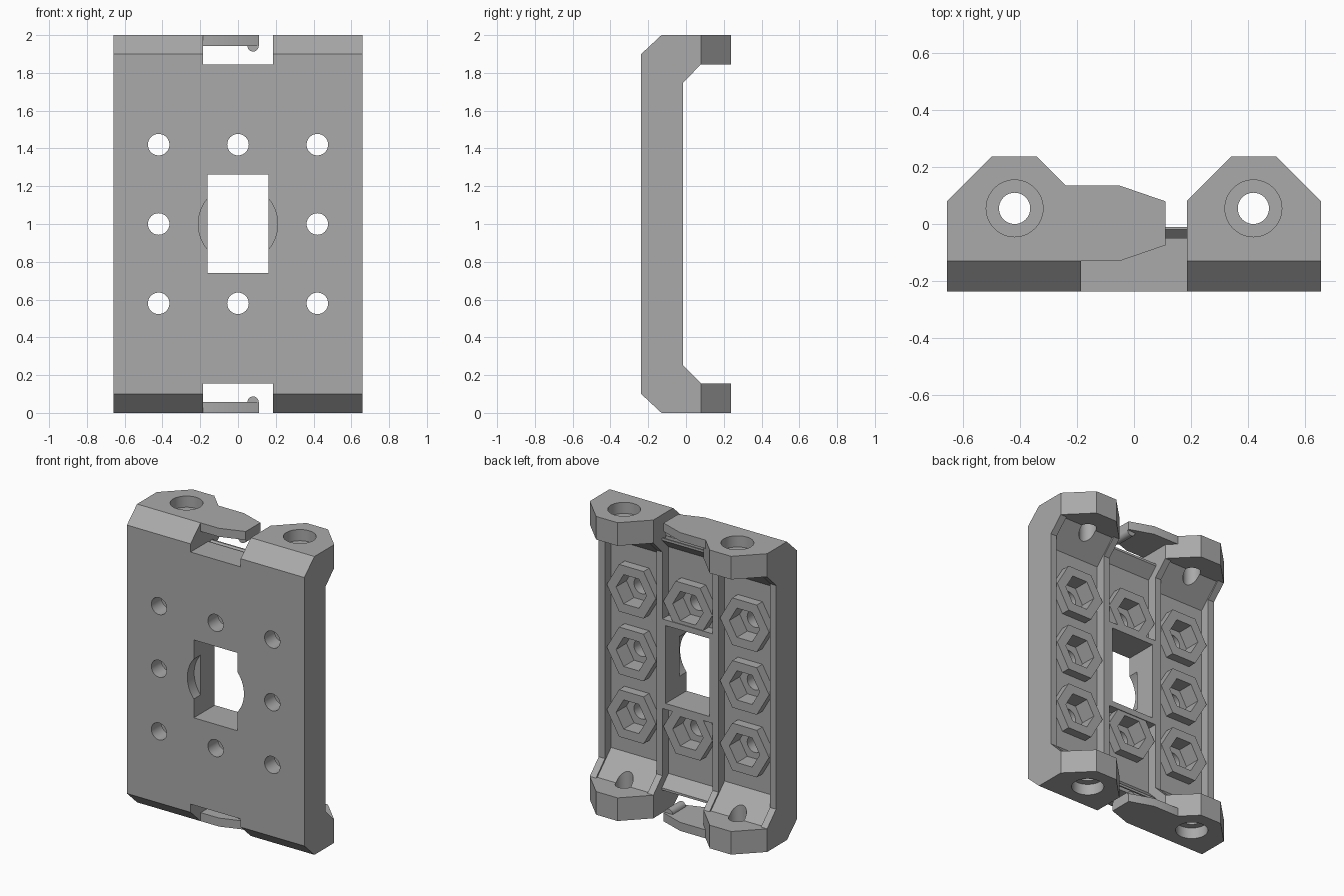
import bpy, bmesh, math
from mathutils import Vector

cube = bpy.data.objects.get("Cube")
if cube:
    bpy.data.objects.remove(cube, do_unlink=True)

grey = bpy.data.materials.new("grey_plastic")
grey.use_nodes = True
COLOUR = (0.4, 0.4, 0.4, 1)
grey.diffuse_color = COLOUR
grey.node_tree.nodes["Principled BSDF"].inputs["Base Color"].default_value = COLOUR


def prism(name, pts, axis, lo, hi):
    """Extrude a 2D outline along an axis: x takes (y, z), y takes (x, z), z takes (x, y)."""
    place = {"x": lambda p, t: (t, p[0], p[1]),
             "y": lambda p, t: (p[0], t, p[1]),
             "z": lambda p, t: (p[0], p[1], t)}[axis]
    bm = bmesh.new()
    face = bm.faces.new([bm.verts.new(place(p, lo)) for p in pts])
    ext = bmesh.ops.extrude_face_region(bm, geom=[face])["geom"]
    shift = Vector(place((0, 0), hi - lo))
    bmesh.ops.translate(bm, vec=shift, verts=[v for v in ext if isinstance(v, bmesh.types.BMVert)])
    bmesh.ops.recalc_face_normals(bm, faces=bm.faces)
    mesh = bpy.data.meshes.new(name)
    bm.to_mesh(mesh)
    bm.free()
    mesh.materials.append(grey)
    obj = bpy.data.objects.new(name, mesh)
    bpy.context.collection.objects.link(obj)
    return obj


def combine(target, tool, operation):
    mod = target.modifiers.new(operation, "BOOLEAN")
    mod.operation, mod.object, mod.solver = operation, tool, "EXACT"
    dg = bpy.context.evaluated_depsgraph_get()
    mesh = bpy.data.meshes.new_from_object(target.evaluated_get(dg))
    target.modifiers.clear()
    target.data = mesh
    bpy.data.objects.remove(tool, do_unlink=True)


def cut(*args):
    combine(body, prism("cutter", *args), "DIFFERENCE")


def add(*args):
    combine(body, prism("addition", *args), "UNION")


def ring(cx, cy, r, n):
    return [(cx + r * math.cos(math.tau * i / n), cy + r * math.sin(math.tau * i / n)) for i in range(n)]


def rect(x0, x1, y0, y1):
    return [(x0, y0), (x1, y0), (x1, y1), (x0, y1)]


def both_ends(pts):
    """The outline at the top end and its mirror at the bottom end."""
    return pts, [(y, 2 - z) for y, z in pts]


W, FRONT, RIB, FLOOR = 0.658, -0.237, -0.015, -0.08

# C-shaped body with chamfered ends
half = [(FRONT, 1.9), (-0.13, 2), (0.237, 2), (0.237, 1.845), (0.08, 1.845), (RIB, 1.75)]
top, bottom = both_ends(half)
body = prism("mounting_bracket", top + bottom[::-1], "x", -W, W)

# Gap between the ears, and the central recess with a small lip
notch = [(-0.4, 2.1), (-0.4, 1.845), (-0.05, 1.845), (-0.05, 1.815), (-0.02, 1.845), (0.4, 1.845), (0.4, 2.1)]
centre = [(FLOOR, 1.3), (FLOOR, 1.76), (-0.01, 1.83), (-0.01, 2.1), (0.4, 2.1), (0.4, 1.3)]
for outline in both_ends(notch) + both_ends(centre):
    cut(outline, "x", -0.186, 0.186)

# Side recesses between the ribs, and the cut corners of the ears
recess = [(FLOOR, 1.7), (0.065, 1.845), (0.3, 1.845), (0.3, 0.155), (0.065, 0.155), (FLOOR, 0.3)]
for s in (-1, 1):
    cut(recess, "x", *sorted((s * 0.23, s * 0.612)))
    for edge, away in ((0.185, -0.1), (W, 0.1)):
        inward = 0.16 if away < 0 else -0.16
        cut([(s * edge, 0.08), (s * (edge + inward), 0.24), (s * (edge + inward), 0.4),
             (s * (edge + away), 0.4), (s * (edge + away), 0.08)], "z", -0.1, 2.1)

# Snap tongues with a rounded bump
tongue = [(-0.3, -0.13), (-0.05, -0.13), (0.11, -0.075), (0.11, 0.08), (-0.05, 0.135), (-0.3, 0.135)]
for lo, hi, z in ((1.943, 2, 1.943), (0, 0.057, 0.057)):
    add(tongue, "z", lo, hi)
    add(ring(0.08, z, 0.03, 24), "y", -0.07, 0.07)

# Counterbored screw holes in the ears
for x in (-0.42, 0.42):
    cut(ring(x, 0.055, 0.055, 40), "z", -0.1, 2.1)
    for lo, hi in ((-0.1, 0.075), (1.925, 2.1)):
        cut(ring(x, 0.055, 0.1, 48), "z", lo, hi)

# Hexagonal nut holders with bolt holes
spots = [(x, z) for x in (-0.42, 0, 0.42) for z in (0.58, 1, 1.42) if (x, z) != (0, 1)]
for x, z in spots:
    add(ring(x, z, 0.182, 6), "y", -0.12, -0.02)
for x, z in spots:
    cut(ring(x, z, 0.113, 6), "y", -0.13, 0.02)
    cut(ring(x, z, 0.057, 32), "y", -0.4, 0)

# Central window with a shallow round recess on the front
cut(rect(-0.162, 0.162, 0.74, 1.262), "y", -0.4, 0.1)
cut(ring(0, 1, 0.21, 64), "y", -0.4, -0.165)

# Smooth round holes, sharp edges elsewhere
bpy.ops.object.select_all(action="DESELECT")
body.select_set(True)
bpy.context.view_layer.objects.active = body
bpy.ops.object.shade_smooth_by_angle(angle=math.radians(25))
